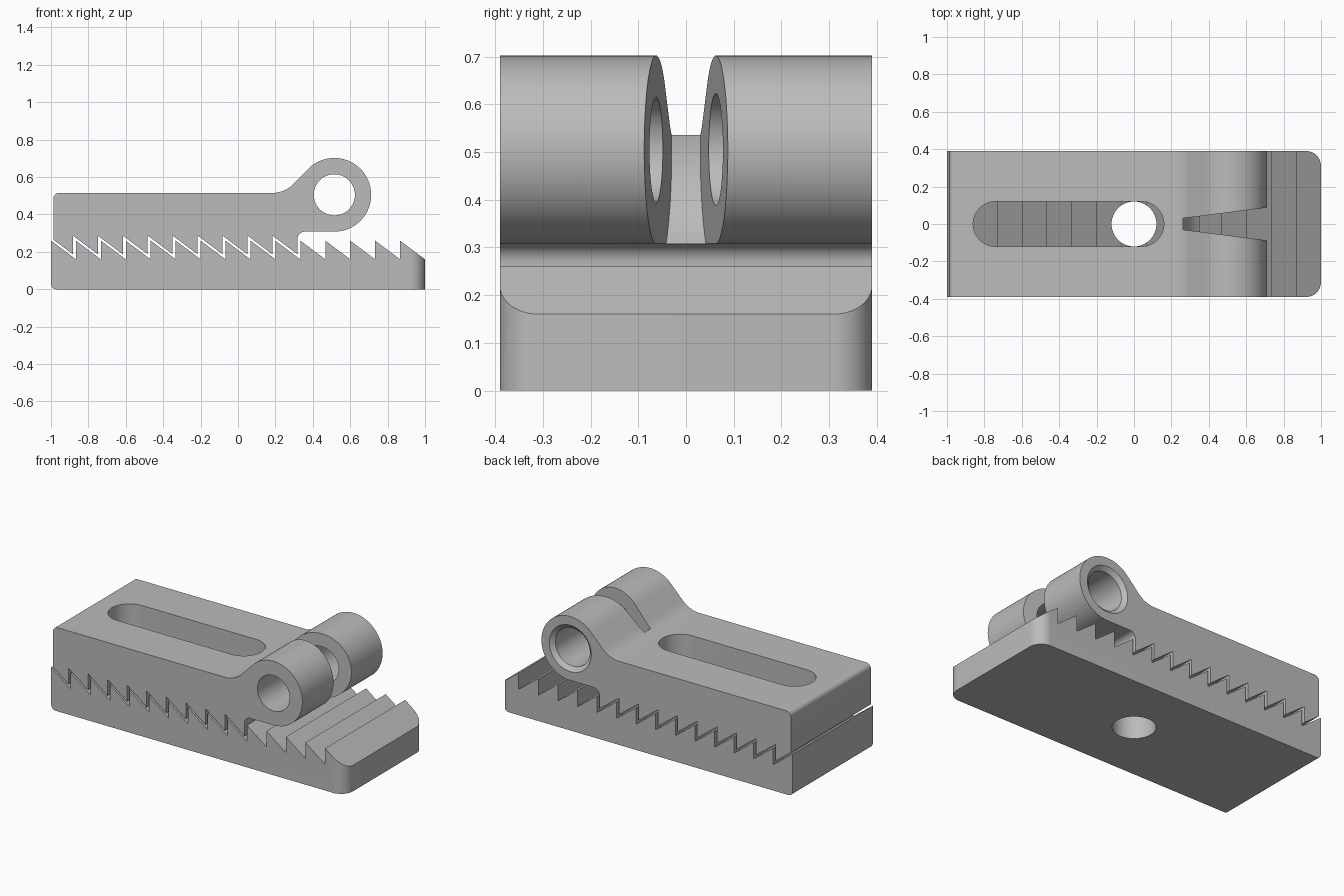
import bpy, bmesh
from math import sin, cos, pi, radians

cube = bpy.data.objects.get("Cube")
if cube:
    bpy.data.objects.remove(cube, do_unlink=True)

GREY = bpy.data.materials.new("plain grey")
GREY.use_nodes = True
colour = (0.5, 0.5, 0.5, 1)
GREY.diffuse_color = colour
GREY.node_tree.nodes["Principled BSDF"].inputs["Base Color"].default_value = colour

HALF = 0.39                 # half of the clamp width
PITCH = 2 / 15              # tooth spacing
EYE_X, EYE_Z, EYE_R = 0.515, 0.505, 0.197


def arc(cx, cy, r, start, end, n=12):
    """Points on an arc, angles in degrees."""
    angles = [radians(start + (end - start) * i / n) for i in range(n + 1)]
    return [(cx + r * cos(a), cy + r * sin(a)) for a in angles]


def loft(name, rings):
    """Closed solid through rings of equal point count."""
    bm = bmesh.new()
    loops = [[bm.verts.new(p) for p in ring] for ring in rings]
    for a, b in zip(loops, loops[1:]):
        for i in range(len(a)):
            j = (i + 1) % len(a)
            bm.faces.new((a[i], a[j], b[j], b[i]))
    bm.faces.new(loops[0])
    bm.faces.new(loops[-1])
    bmesh.ops.recalc_face_normals(bm, faces=bm.faces)
    mesh = bpy.data.meshes.new(name)
    bm.to_mesh(mesh)
    bm.free()
    mesh.materials.append(GREY)
    ob = bpy.data.objects.new(name, mesh)
    bpy.context.collection.objects.link(ob)
    return ob


def side_prism(name, profile, half):
    return loft(name, [[(x, y, z) for x, z in profile] for y in (-half, half)])


def plan_prism(name, outline):
    return loft(name, [[(x, y, z) for x, y in outline] for z in (-0.5, 1.5)])


def combine(ob, cutter, operation):
    """Apply a boolean and discard the cutter."""
    cutter.hide_render = True
    mod = ob.modifiers.new("cut", 'BOOLEAN')
    mod.object, mod.operation, mod.solver = cutter, operation, 'EXACT'
    bpy.context.view_layer.objects.active = ob
    bpy.ops.object.modifier_apply(modifier=mod.name)
    bpy.data.objects.remove(cutter, do_unlink=True)


def smooth(ob):
    bpy.ops.object.select_all(action='DESELECT')
    ob.select_set(True)
    bpy.context.view_layer.objects.active = ob
    bpy.ops.object.shade_smooth_by_angle(angle=radians(25))


# Toothed base: saw profile running past the front end, trimmed to a rounded plan
profile = arc(-0.97, 0.03, 0.03, 180, 270, 8) + [(1.1, 0), (1.1, 0.085)]
for k in range(14, -1, -1):
    x = -1 + k * PITCH
    profile.append((x, 0.26))
    if k:
        profile.append((x, 0.16))
base = side_prism("toothed_base", profile, 0.5)
r = 0.08
plan = ([(-1.2, -HALF)] + arc(1 - r, r - HALF, r, -90, 0)
        + arc(1 - r, HALF - r, r, 0, 90) + [(-1.2, HALF)])
combine(base, plan_prism("plan_trim", plan), 'INTERSECT')
combine(base, plan_prism("bolt_hole", arc(0, 0, 0.12, 0, 352.5, 47)), 'DIFFERENCE')
smooth(base)

# Sliding jaw: matching teeth below, hinge eye at the end
top, back = 0.515, -0.987
profile = [(back, 0.265)]
for k in range(1, 11):
    x = -1.016 + k * PITCH
    profile.append((x, 0.187))
    if k < 10:
        profile.append((x, 0.287))
profile += arc(x + 0.04, 0.268, 0.04, 180, 90, 8)
profile += arc(EYE_X, EYE_Z, EYE_R, -90, 135, 48)
profile += arc(0.183, top + 0.157, 0.157, -45, -90)
profile += arc(back + 0.03, top - 0.03, 0.03, 90, 180, 8)
jaw = side_prism("sliding_jaw", profile, HALF)

# Long adjusting slot
slot = arc(0.04, 0, 0.12, -90, 90, 24) + arc(-0.74, 0, 0.12, 90, 270, 24)
combine(jaw, plan_prism("slot_cutter", slot), 'DIFFERENCE')

# Tapered notch that splits the eye, rounded about the hinge axis
circle = arc(EYE_X, EYE_Z, 0.256, 0, 355, 71)
notch = loft("notch_cutter", [[(x, s * (0.03 + 0.1275 * (x - 0.26)), z)
                               for x, z in circle] for s in (-1, 1)])
combine(jaw, notch, 'DIFFERENCE')

# Hinge bore, slightly wider and chamfered in the rear ear
stations = [(-0.5, 0.11), (-0.01, 0.11), (0.01, 0.1175),
            (0.367, 0.1175), (0.41, 0.165)]
bore = loft("bore_cutter", [[(x, y, z) for x, z in
            arc(EYE_X, EYE_Z, rad, 0, 352.5, 47)] for y, rad in stations])
combine(jaw, bore, 'DIFFERENCE')
smooth(jaw)
